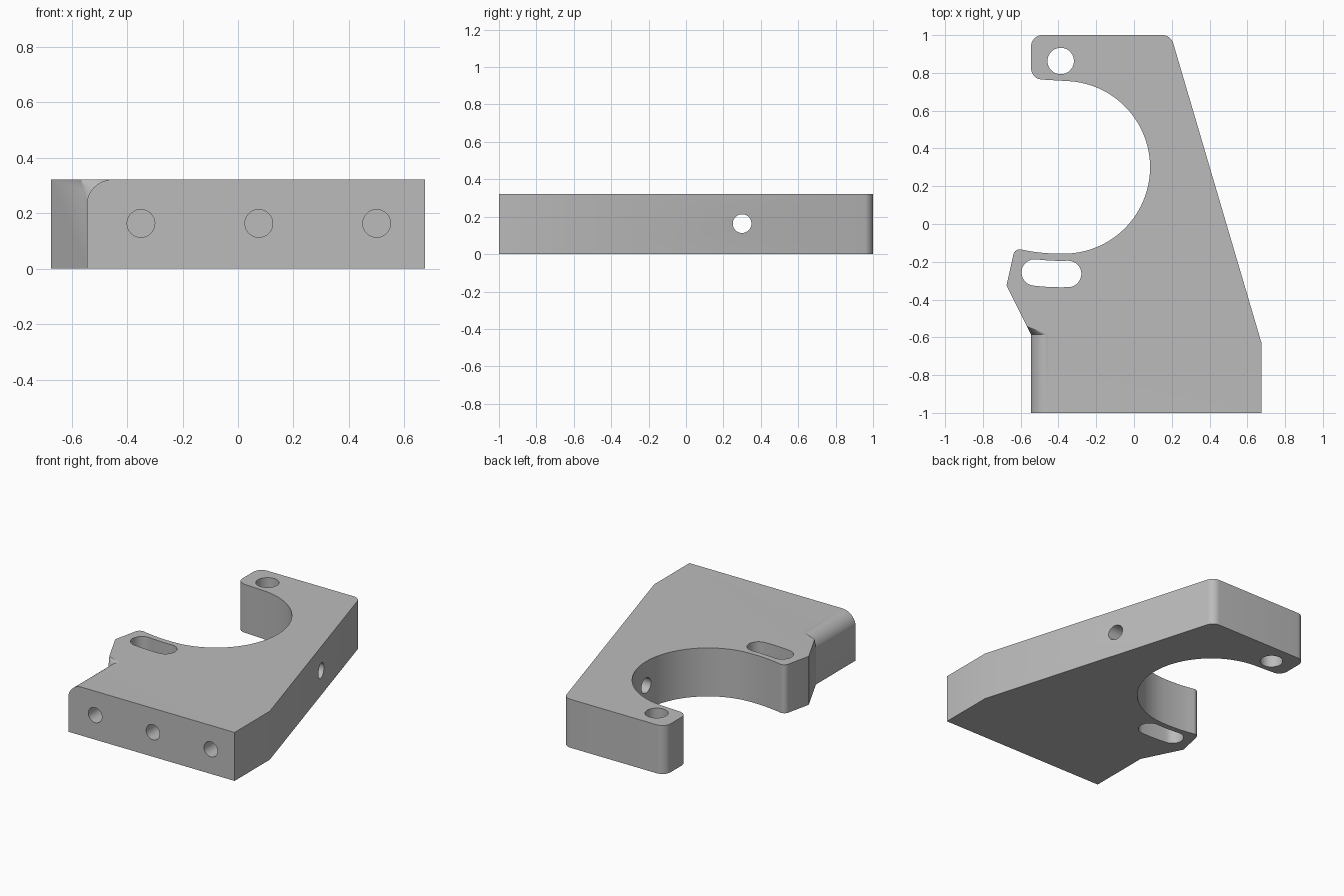
import bpy, bmesh
from math import radians, cos, sin, tan
from mathutils import Vector, Matrix

THICK = 0.322
PIVOT = Vector((-0.388, 0.863))

cube = bpy.data.objects.get("Cube")
if cube:
    bpy.data.objects.remove(cube, do_unlink=True)

grey = bpy.data.materials.new("plain_grey")
grey.use_nodes = True
colour = (0.5, 0.5, 0.5, 1)
grey.diffuse_color = colour
grey.node_tree.nodes["Principled BSDF"].inputs["Base Color"].default_value = colour


def arc(centre, r, start, end, n):
    """Points on an arc, angles in degrees."""
    angles = [radians(start + (end - start) * i / n) for i in range(n + 1)]
    return [Vector((centre[0] + r * cos(a), centre[1] + r * sin(a))) for a in angles]


def rounded(before, corner, after, r, n=8):
    """Fillet of radius r between the two edges meeting at a corner."""
    c = Vector(corner)
    u, v = (Vector(before) - c).normalized(), (Vector(after) - c).normalized()
    half = u.angle(v) / 2
    centre = c + (u + v).normalized() * r / sin(half)
    p, q = c + u * r / tan(half) - centre, c + v * r / tan(half) - centre
    return [centre + p.lerp(q, i / n).normalized() * r for i in range(n + 1)]


def mesh_object(name, bm):
    bmesh.ops.recalc_face_normals(bm, faces=bm.faces)
    mesh = bpy.data.meshes.new(name)
    bm.to_mesh(mesh)
    bm.free()
    mesh.materials.append(grey)
    obj = bpy.data.objects.new(name, mesh)
    bpy.context.collection.objects.link(obj)
    return obj


def prism(name, points, low, high):
    """Closed solid from an outline in the xy plane, from low to high."""
    bm = bmesh.new()
    base, top = [[bm.verts.new((p[0], p[1], z)) for p in points] for z in (low, high)]
    bm.faces.new(base[::-1])
    bm.faces.new(top)
    for i in range(len(points)):
        bm.faces.new((base[i - 1], base[i], top[i], top[i - 1]))
    return mesh_object(name, bm)


def drill(name, centre, r, depth, axis):
    bm = bmesh.new()
    turn = Vector(axis).to_track_quat("Z", "Y").to_matrix().to_4x4()
    bmesh.ops.create_cone(bm, cap_ends=True, segments=40, radius1=r, radius2=r,
                          depth=depth, matrix=Matrix.Translation(centre) @ turn)
    return mesh_object(name, bm)


# Plate outline, anticlockwise from the front left corner
shoulder = (0.675, -0.63)
top_right, top_left = (0.195, 1), (-0.545, 1)
ear, mouth = (-0.545, 0.768), (-0.36, 0.757)
tip, elbow = (-0.631, -0.128), (-0.675, -0.325)
outline = [(-0.545, -1), (0.675, -1), shoulder]
outline += rounded(shoulder, top_right, top_left, 0.06)
outline += rounded(top_right, top_left, ear, 0.06)
outline += rounded(top_left, ear, mouth, 0.06)
outline += arc((-0.372, 0.3), 0.457, 87, -90, 56)
under = arc(PIVOT, 1.02, 269, 260, 8)
outline += under + rounded(under[-1], tip, elbow, 0.035)
outline += [elbow, (-0.545, -0.585)]
plate = prism("bracket_plate", outline, 0, THICK)

# Adjustment slot, curved around the pivot hole
slot_r, slot_w, a0, a1 = 1.128, 0.07, 263, 272
ends = [arc(PIVOT, slot_r, a, a, 1)[0] for a in (a0, a1)]
slot = arc(PIVOT, slot_r + slot_w, a0, a1, 8)
slot += arc(ends[1], slot_w, a1, a1 + 180, 16)[1:]
slot += arc(PIVOT, slot_r - slot_w, a1, a0, 8)[1:]
slot += arc(ends[0], slot_w, a0 + 180, a0 + 360, 16)[1:-1]
cutters = [prism("slot_cutter", slot, -0.1, THICK + 0.1)]

# Pivot hole, cross hole and the three front screw holes
mid = 0.163
cutters.append(drill("pivot_cutter", (PIVOT.x, PIVOT.y, mid), 0.07, 1, (0, 0, 1)))
cutters.append(drill("cross_cutter", (0.35, 0.3, mid), 0.05, 0.8, (1, 0, 0)))
for x in (-0.35, 0.075, 0.5):
    cutters.append(drill("screw_cutter", (x, -1, mid), 0.05, 0.6, (0, 1, 0)))

# Rounded upper edge of the foot, running out to a point at the back
bm = bmesh.new()
profile = arc((-0.45, 0.225), 0.097, 180, 90, 12)
profile += [Vector((-0.45, 0.4)), Vector((-0.7, 0.4)), Vector((-0.7, 0.225))]
front, back = [[bm.verts.new((p.x, y, p.y)) for p in profile] for y in (-1.1, -0.585)]
apex = bm.verts.new((-0.57, -0.538, THICK + 0.002))
bm.faces.new(front)
for i in range(len(profile)):
    bm.faces.new((front[i - 1], front[i], back[i], back[i - 1]))
    bm.faces.new((back[i - 1], back[i], apex))
cutters.append(mesh_object("edge_cutter", bm))

# Cut everything out of the plate
bpy.ops.object.select_all(action="DESELECT")
bpy.context.view_layer.objects.active = plate
plate.select_set(True)
for cutter in cutters:
    cutter.hide_render = True
    cut = plate.modifiers.new(cutter.name, "BOOLEAN")
    cut.operation, cut.solver, cut.object = "DIFFERENCE", "EXACT", cutter
    bpy.ops.object.modifier_apply(modifier=cut.name)
    bpy.data.objects.remove(cutter, do_unlink=True)
bpy.ops.object.shade_smooth_by_angle(angle=radians(25))
